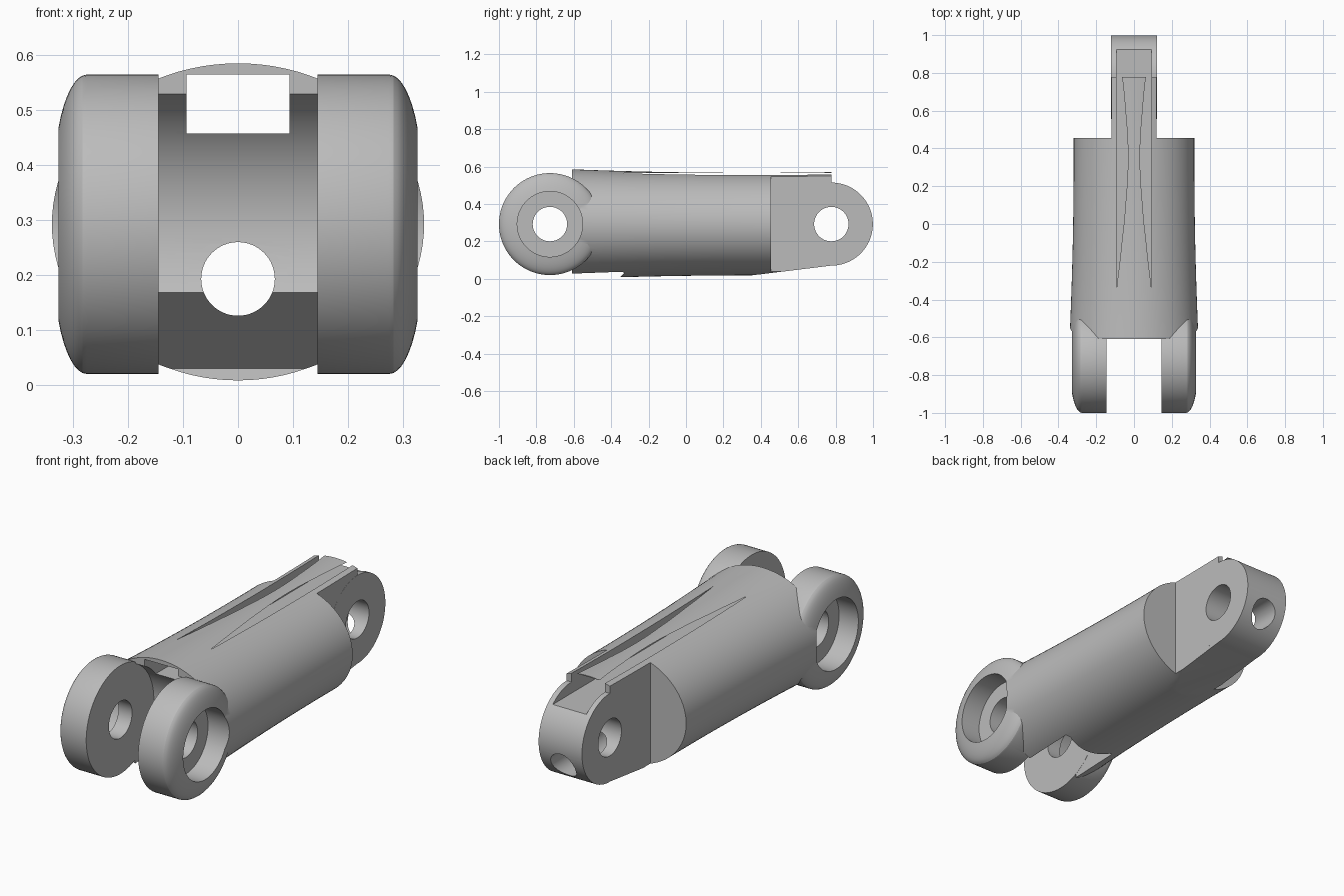
import bpy, bmesh, math
from mathutils import Matrix

cube = bpy.data.objects.get("Cube")
if cube:
    bpy.data.objects.remove(cube, do_unlink=True)

AXIS_Z = 0.2925
FORK_Y, FORK_R = -0.7275, 0.2725
EYE_Y, EYE_R = 0.777, 0.222
SEGS = 96

grey = bpy.data.materials.new("plain grey")
grey.use_nodes = True
colour = (0.5, 0.5, 0.5, 1)
grey.diffuse_color = colour
grey.node_tree.nodes["Principled BSDF"].inputs["Base Color"].default_value = colour


def make(name, bm):
    bmesh.ops.recalc_face_normals(bm, faces=bm.faces)
    mesh = bpy.data.meshes.new(name)
    bm.to_mesh(mesh)
    bm.free()
    mesh.materials.append(grey)
    obj = bpy.data.objects.new(name, mesh)
    bpy.context.collection.objects.link(obj)
    return obj


def loft(name, loops):
    """Skin a list of equal closed loops and cap both ends."""
    bm = bmesh.new()
    rings = [[bm.verts.new(p) for p in loop] for loop in loops]
    n = len(rings[0])
    for a, b in zip(rings, rings[1:]):
        for i in range(n):
            j = (i + 1) % n
            bm.faces.new((a[i], a[j], b[j], b[i]))
    bm.faces.new(rings[0])
    bm.faces.new(rings[-1])
    return make(name, bm)


def turned(name, y, profile):
    """Solid turned about a crosswise axis; profile is (x, radius)."""
    angles = [2 * math.pi * i / SEGS for i in range(SEGS)]
    return loft(name, [[(x, y + r * math.cos(a), AXIS_Z + r * math.sin(a)) for a in angles]
                       for x, r in profile])


def prism(name, points, x0, x1):
    return loft(name, [[(x, y, z) for y, z in points] for x in (x0, x1)])


def box(name, x0, x1, y0, y1, z0, z1):
    return prism(name, [(y0, z0), (y1, z0), (y1, z1), (y0, z1)], x0, x1)


def combine(target, other, operation):
    mod = target.modifiers.new(other.name, 'BOOLEAN')
    mod.operation = operation
    mod.solver = 'EXACT'
    mod.object = other
    bpy.context.view_layer.objects.active = target
    bpy.ops.object.modifier_apply(modifier=mod.name)
    bpy.data.objects.remove(other, do_unlink=True)


# Slightly waisted oval barrel running front to back
sections = []
for s in range(17):
    y = -0.61 + (EYE_Y + 0.61) * s / 16
    h = 0.274 + 0.0206 * (y - 0.35) ** 2
    sections.append([(1.165 * h * math.cos(2 * math.pi * i / SEGS), y,
                      AXIS_Z + h * math.sin(2 * math.pi * i / SEGS)) for i in range(SEGS)])
link = loft("link_arm", sections)

# Sloping underside at the back, and shoulders beside the tongue
low = AXIS_Z - EYE_R
combine(link, prism("underside_slope", [(0.25, 0.006), (EYE_Y, low), (1.1, low),
                                        (1.1, -0.2), (0.25, -0.2)], -0.5, 0.5), 'DIFFERENCE')
for side in (-1, 1):
    combine(link, box("shoulder", side * 0.12, side * 0.5, 0.455, 1.1, -0.1, 0.8), 'DIFFERENCE')

# Rounded slot between the forks, with an undercut beneath
combine(link, turned("fork_slot", FORK_Y, [(-0.145, 0.265), (0.145, 0.265)]), 'DIFFERENCE')
combine(link, prism("slot_undercut", [(-0.33, 0.03), (-0.385, -0.02), (-0.8, -0.02),
                                      (-0.8, 0.17), (-0.496, 0.17)], -0.145, 0.145), 'DIFFERENCE')

# Fork discs with rounded outer rims
rim = []
for i in range(9):
    t = math.radians(60) * i / 8
    rim.append((0.275 + 0.052 * math.sin(t) / math.sin(math.radians(60)),
                FORK_R - 0.195 * (1 - math.cos(t))))
for side in (-1, 1):
    profile = [(side * x, r) for x, r in [(0.1445, FORK_R)] + rim]
    combine(link, turned("fork_disc", FORK_Y, profile), 'UNION')

# Rounded eye at the end of the tongue
combine(link, turned("rear_eye", EYE_Y, [(-0.1205, EYE_R), (0.1205, EYE_R)]), 'UNION')

# Counterbores and pin holes
for side in (-1, 1):
    combine(link, turned("counterbore", FORK_Y, [(side * 0.22, 0.175), (side * 0.6, 0.175)]),
            'DIFFERENCE')
for y in (FORK_Y, EYE_Y):
    combine(link, turned("pin_hole", y, [(-0.6, 0.092), (0.6, 0.092)]), 'DIFFERENCE')

# Rectangular channel under the top skin, and round bore along the length
combine(link, box("channel", -0.0935, 0.0935, -0.75, 1.2, 0.458, 0.565), 'DIFFERENCE')
bore = [[(0.067 * math.cos(2 * math.pi * i / 64), y, 0.193 + 0.067 * math.sin(2 * math.pi * i / 64))
         for i in range(64)] for y in (-0.75, 1.2)]
combine(link, loft("long_bore", bore), 'DIFFERENCE')

# Smooth round surfaces, crisp machined edges
bpy.ops.object.select_all(action='DESELECT')
link.select_set(True)
bpy.context.view_layer.objects.active = link
bpy.ops.object.shade_smooth_by_angle(angle=math.radians(20))
